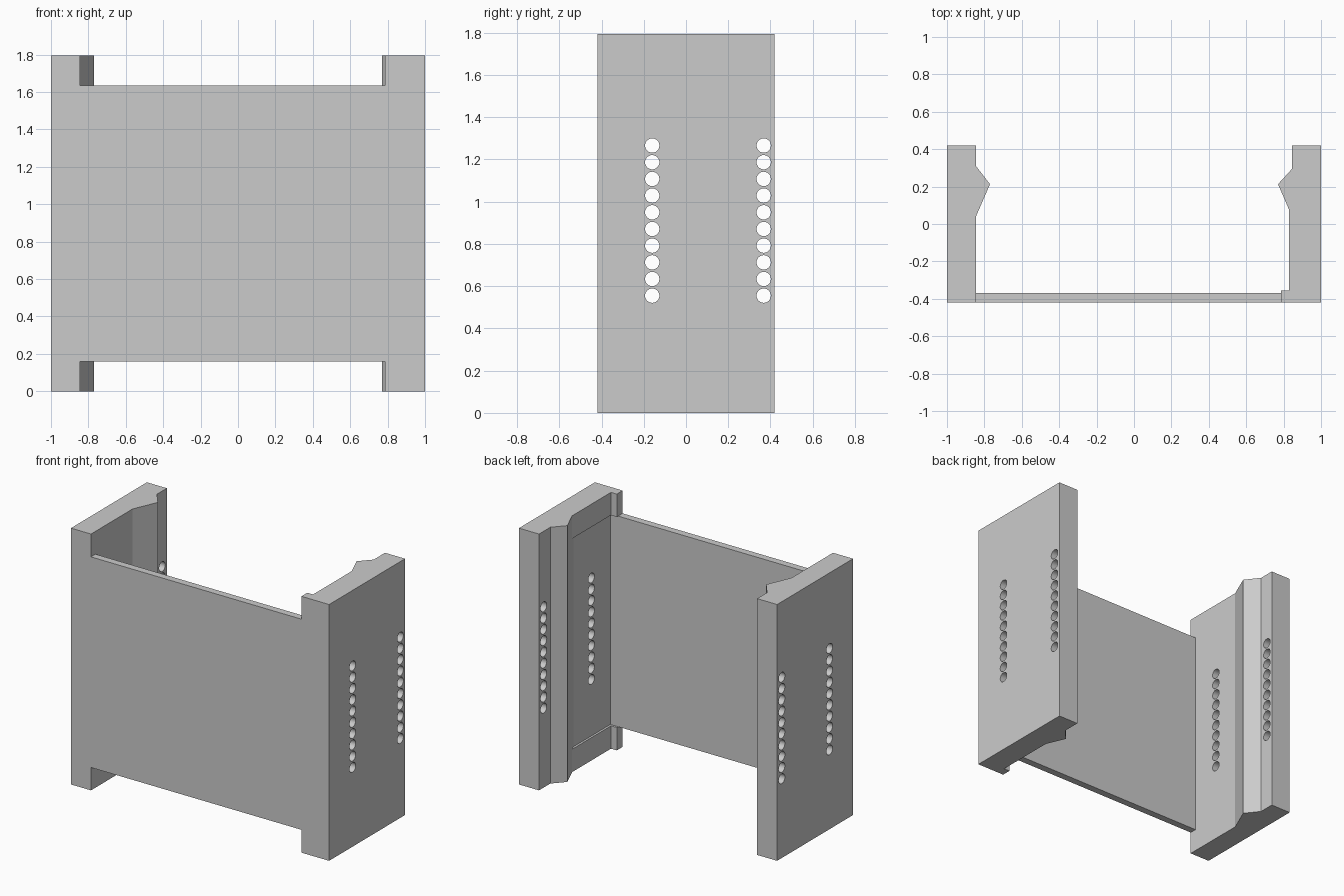
import bpy, bmesh, math
from mathutils import Matrix

HEIGHT, WEB_LOW, WEB_HIGH = 1.795, 0.16, 1.635
FRONT, BACK = -0.42, 0.42

cube = bpy.data.objects.get("Cube")
if cube:
    bpy.data.objects.remove(cube, do_unlink=True)

grey = bpy.data.materials.new("plain grey")
grey.use_nodes = True
grey.diffuse_color = (0.6, 0.6, 0.6, 1)
grey.node_tree.nodes["Principled BSDF"].inputs["Base Color"].default_value = (0.6, 0.6, 0.6, 1)


def finish(name, bm):
    bmesh.ops.recalc_face_normals(bm, faces=bm.faces)
    mesh = bpy.data.meshes.new(name)
    bm.to_mesh(mesh)
    bm.free()
    mesh.materials.append(grey)
    obj = bpy.data.objects.new(name, mesh)
    bpy.context.collection.objects.link(obj)
    return obj


def prism(name, profile, low, high):
    """Extrude an (x, y) outline upwards from low to high."""
    bm = bmesh.new()
    face = bm.faces.new([bm.verts.new((x, y, low)) for x, y in profile])
    new = bmesh.ops.extrude_face_region(bm, geom=[face])["geom"]
    bmesh.ops.translate(bm, vec=(0, 0, high - low),
                        verts=[v for v in new if isinstance(v, bmesh.types.BMVert)])
    return finish(name, bm)


def combine(target, tool, operation):
    mod = target.modifiers.new(operation.lower(), "BOOLEAN")
    mod.operation, mod.object, mod.solver = operation, tool, "EXACT"
    bpy.ops.object.select_all(action="DESELECT")
    bpy.context.view_layer.objects.active = target
    target.select_set(True)
    bpy.ops.object.modifier_apply(modifier=mod.name)


# Side panels: thick slabs with a pointed ridge on the inner face
def side_outline(side, ridge_back):
    points = [(1, FRONT), (0.845, FRONT), (0.845, 0.04), (0.77, 0.213),
              (0.845, ridge_back), (0.845, BACK), (1, BACK)]
    return [(side * x, y) for x, y in points]


left_panel = prism("left_side_panel", side_outline(1, 0.295), 0, HEIGHT)
right_panel = prism("right_side_panel", side_outline(-1, 0.31), 0, HEIGHT)

# Raised lining and corner lip above and below the web, on the left panel only
lip = [(0.9, FRONT), (0.785, FRONT), (0.785, -0.355), (0.83, -0.355),
       (0.83, 0.075), (0.9, 0.075)]
for name, low, high in (("lower_lip", 0, WEB_LOW), ("upper_lip", WEB_HIGH, HEIGHT)):
    tool = prism(name, lip, low, high)
    combine(left_panel, tool, "UNION")
    bpy.data.objects.remove(tool, do_unlink=True)

# Two columns of ten round holes through both panels
bm = bmesh.new()
for y in (-0.16, 0.368):
    for i in range(10):
        place = Matrix.Translation((0, y, 0.555 + i * 0.079)) @ Matrix.Rotation(math.pi / 2, 4, "Y")
        bmesh.ops.create_cone(bm, cap_ends=True, segments=24, radius1=0.034,
                              radius2=0.034, depth=2.4, matrix=place)
drill = finish("hole_cutter", bm)
for panel in (left_panel, right_panel):
    combine(panel, drill, "DIFFERENCE")
    bpy.ops.object.shade_smooth_by_angle(angle=math.radians(20))
bpy.data.objects.remove(drill, do_unlink=True)

# Thin web joining the panels along the front
prism("front_web", [(-0.845, FRONT), (0.845, FRONT), (0.845, -0.37), (-0.845, -0.37)],
      WEB_LOW, WEB_HIGH)
